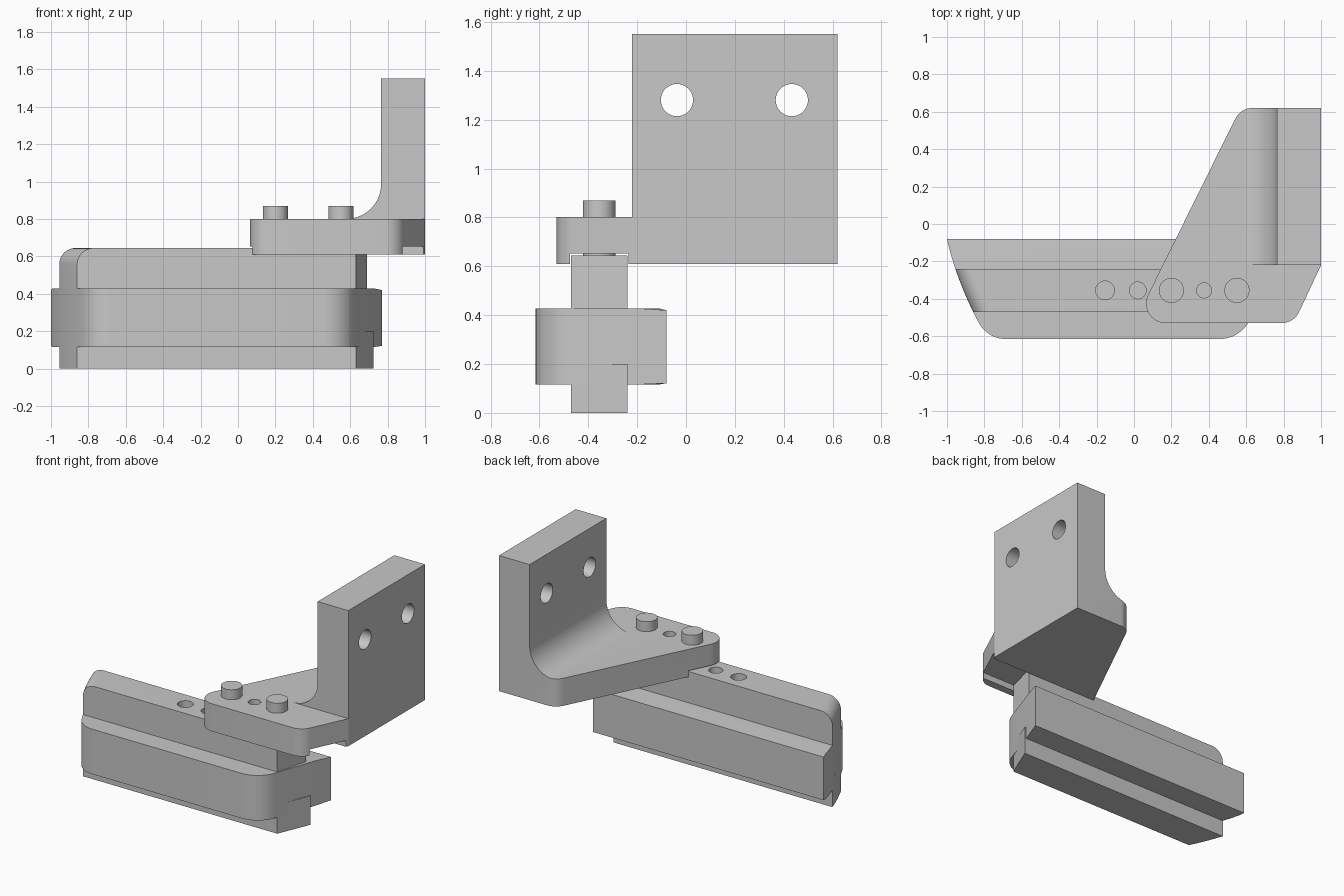
import bpy, bmesh, math
from mathutils import Vector, Matrix

cube = bpy.data.objects.get("Cube")
if cube:
    bpy.data.objects.remove(cube, do_unlink=True)

metal = bpy.data.materials.new("grey metal")
metal.use_nodes = True
GREY = (0.58, 0.58, 0.58, 1)
metal.diffuse_color = GREY
metal.node_tree.nodes["Principled BSDF"].inputs["Base Color"].default_value = GREY


def finish(bm, name):
    bmesh.ops.recalc_face_normals(bm, faces=bm.faces)
    mesh = bpy.data.meshes.new(name)
    bm.to_mesh(mesh)
    bm.free()
    obj = bpy.data.objects.new(name, mesh)
    obj.data.materials.append(metal)
    bpy.context.collection.objects.link(obj)
    return obj


def prism_mesh(points, lo, hi, axis="z"):
    """Extrude an outline along z (points are x, y) or along y (points are x, z)."""
    place = (lambda p: (p[0], p[1], lo)) if axis == "z" else (lambda p: (p[0], lo, p[1]))
    step = Vector((0, 0, hi - lo)) if axis == "z" else Vector((0, hi - lo, 0))
    bm = bmesh.new()
    face = bm.faces.new([bm.verts.new(place(p)) for p in points])
    grown = bmesh.ops.extrude_face_region(bm, geom=[face])["geom"]
    bmesh.ops.translate(bm, vec=step, verts=[v for v in grown if isinstance(v, bmesh.types.BMVert)])
    return bm


def rounded(corners, steps=12):
    """Outline from (x, y, radius) corners, with true arcs where radius > 0."""
    out = []
    for i, (x, y, r) in enumerate(corners):
        p = Vector((x, y))
        if not r:
            out.append(p)
            continue
        a = (Vector(corners[i - 1][:2]) - p).normalized()
        b = (Vector(corners[(i + 1) % len(corners)][:2]) - p).normalized()
        half = a.angle(b) / 2
        centre = p + (a + b).normalized() * r / math.sin(half)
        start = (p + a * r / math.tan(half) - centre).normalized()
        end = (p + b * r / math.tan(half) - centre).normalized()
        for k in range(steps + 1):
            out.append(centre + start.slerp(end, k / steps).normalized() * r)
    return out


def cylinder(name, centre, radius, length, axis="z"):
    turn = Matrix.Rotation(math.pi / 2, 4, "Y") if axis == "x" else Matrix()
    bm = bmesh.new()
    bmesh.ops.create_cone(bm, cap_ends=True, segments=40, radius1=radius, radius2=radius,
                          depth=length, matrix=Matrix.Translation(centre) @ turn)
    return finish(bm, name)


def combine(obj, other, operation="DIFFERENCE"):
    mod = obj.modifiers.new("cut", "BOOLEAN")
    mod.operation, mod.object, mod.solver = operation, other, "EXACT"
    bpy.context.view_layer.objects.active = obj
    bpy.ops.object.modifier_apply(modifier=mod.name)
    bpy.data.objects.remove(other, do_unlink=True)


# Bowed left end shared by the whole jaw
BACK, TONGUE_BACK, TONGUE_FRONT, FRONT = -0.08, -0.24, -0.47, -0.615
HOLE_Y = -0.355


def left_end(y):
    t = BACK - y
    return -1 + 0.227 * t + 0.339 * t * t


def end_curve(y0, y1, steps):
    ys = [y0 + (y1 - y0) * k / steps for k in range(steps + 1)]
    return [(left_end(y), y) for y in ys]


# Main jaw block, with a slight taper toward the back
outline = [(x, y, 0) for x, y in end_curve(BACK, TONGUE_FRONT, 12)]
outline += [(-0.785, FRONT, 0.165), (0.585, FRONT, 0.18), (0.77, BACK, 0)]
bm = prism_mesh(rounded(outline), 0.116, 0.428)
bmesh.ops.bisect_plane(bm, geom=bm.verts[:] + bm.edges[:] + bm.faces[:],
                       plane_co=(0, -0.2, 0), plane_no=(0, 1, 0))
for v in bm.verts:
    if v.co.y > BACK - 0.005:
        v.co.z += -0.008 if v.co.z > 0.3 else 0.005
jaw_block = finish(bm, "jaw_block")

# Lower and upper tongues
side = end_curve(TONGUE_BACK, TONGUE_FRONT, 8)
lower_tongue = finish(prism_mesh(side + [(0.63, TONGUE_FRONT), (0.725, TONGUE_BACK)], 0, 0.2),
                      "lower_tongue")
bm = prism_mesh(side + [(0.63, TONGUE_FRONT), (0.69, TONGUE_BACK)], 0.3, 0.645)
top_left = [e for e in bm.edges if all(v.co.z > 0.6 and v.co.x < -0.8 for v in e.verts)]
bmesh.ops.bevel(bm, geom=top_left, offset=0.085, segments=10, profile=0.5, affect="EDGES")
upper_tongue = finish(bm, "upper_tongue")
for x, r in ((-0.155, 0.05), (0.02, 0.045), (0.375, 0.04)):
    combine(upper_tongue, cylinder("hole_cutter", (x, HOLE_Y, 0.6), r, 0.3))

# Mounting plate with a groove over the tongue
plate_outline = rounded([(0, -0.53, 0.105), (0.855, -0.53, 0.105), (1, -0.22, 0),
                         (1, 0.62, 0), (0.57, 0.62, 0.1)])
mounting_plate = finish(prism_mesh(plate_outline, 0.61, 0.801), "mounting_plate")
groove = [(-0.2, -0.475), (1.2, -0.475), (1.2, -0.235), (-0.2, -0.235)]
combine(mounting_plate, finish(prism_mesh(groove, 0.5, 0.653), "groove_cutter"))
combine(mounting_plate, cylinder("hole_cutter", (0.375, HOLE_Y, 0.7), 0.04, 0.4))

# Upright with a filleted foot, trimmed to the plate outline
R = 0.185
fillet = [(0.765 - R + R * math.sin(a), 0.801 + R - R * math.cos(a))
          for a in (math.pi / 2 * k / 14 for k in range(15))]
profile = [(1, 0.7), (1, 1.55), (0.765, 1.55)] + fillet[::-1] + [(fillet[0][0], 0.7)]
upright = finish(prism_mesh(profile, -0.22, 0.62, "y"), "upright")
combine(upright, finish(prism_mesh(plate_outline, 0.5, 1.7), "outline_cutter"), "INTERSECT")
for y in (-0.037, 0.433):
    combine(upright, cylinder("hole_cutter", (0.9, y, 1.28), 0.066, 0.6, "x"))
combine(mounting_plate, upright, "UNION")
mounting_plate.name = "mounting_bracket"

# Bolts through the plate
bolts = [cylinder(f"bolt_{i + 1}", (x, HOLE_Y, 0.71), 0.067, 0.32)
         for i, x in enumerate((0.2, 0.55))]

# Smooth curved walls, keep edges sharp
for obj in [jaw_block, lower_tongue, upper_tongue, mounting_plate] + bolts:
    bpy.ops.object.select_all(action="DESELECT")
    obj.select_set(True)
    bpy.context.view_layer.objects.active = obj
    bpy.ops.object.shade_smooth_by_angle(angle=math.radians(25))
